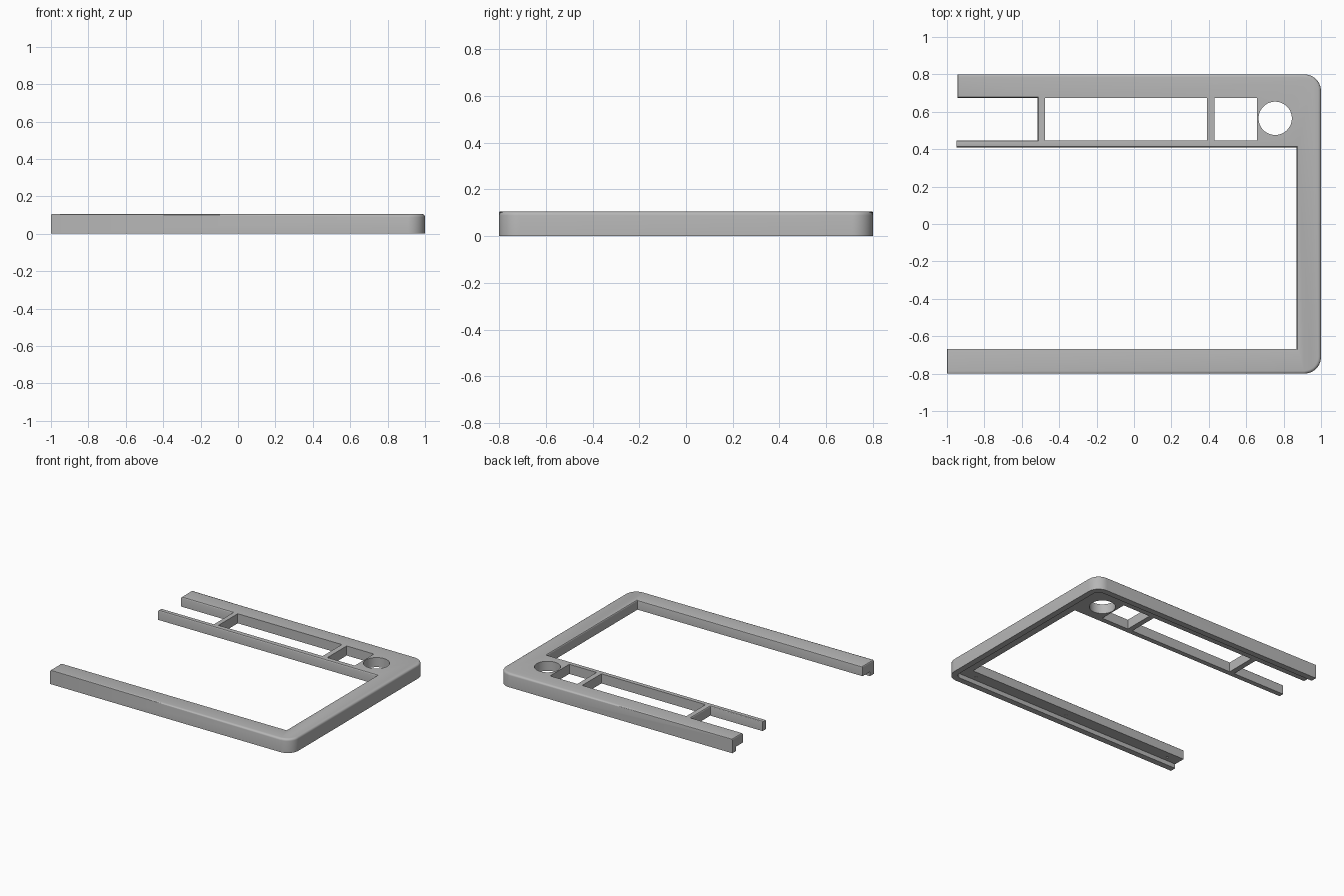
import bpy, bmesh, math

cube = bpy.data.objects.get("Cube")
if cube:
    bpy.data.objects.remove(cube, do_unlink=True)

HEIGHT, LIP_HEIGHT, LIP_WIDTH = 0.105, 0.033, 0.045

grey = bpy.data.materials.new("satin grey")
grey.use_nodes = True
COLOUR = (0.47, 0.47, 0.47, 1)
grey.diffuse_color = COLOUR
grey.node_tree.nodes["Principled BSDF"].inputs["Base Color"].default_value = COLOUR


def arc(cx, cy, r, start, end, n=12):
    angles = [math.radians(start + (end - start) * i / n) for i in range(n + 1)]
    return [(cx + r * math.cos(a), cy + r * math.sin(a)) for a in angles]


def rectangle(x0, x1, y0, y1):
    return [(x0, y0), (x1, y0), (x1, y1), (x0, y1)]


def prism(name, points, z0, z1, bevel_rule=None):
    """Extrude an anticlockwise outline; bevel_rule gives groups of edges to round."""
    bm = bmesh.new()
    base = bm.faces.new([bm.verts.new((x, y, z0)) for x, y in points])
    top = bmesh.ops.extrude_face_region(bm, geom=[base])["geom"]
    for v in top:
        if isinstance(v, bmesh.types.BMVert):
            v.co.z = z1
    bmesh.ops.recalc_face_normals(bm, faces=bm.faces)
    if bevel_rule:
        for width, segments, rule in bevel_rule:
            edges = [e for e in bm.edges if rule(e)]
            bmesh.ops.bevel(bm, geom=edges, offset=width, segments=segments,
                            profile=0.5, affect='EDGES')
    mesh = bpy.data.meshes.new(name)
    bm.to_mesh(mesh)
    bm.free()
    mesh.materials.append(grey)
    obj = bpy.data.objects.new(name, mesh)
    bpy.context.collection.objects.link(obj)
    return obj


def cut(target, points, z0, z1):
    cutter = prism("cutter", points, z0, z1)
    cutter.hide_render = True
    mod = target.modifiers.new("cut", 'BOOLEAN')
    mod.operation, mod.solver, mod.object = 'DIFFERENCE', 'EXACT', cutter
    bpy.context.view_layer.objects.active = target
    bpy.ops.object.modifier_apply(modifier=mod.name)
    bpy.data.objects.remove(cutter, do_unlink=True)


# Outline of the open frame: front bar, side bar, back bar and slim rail
outline = [(-1, -0.8)]
outline += arc(0.91, -0.71, 0.09, -90, 0)
outline += arc(0.91, 0.71, 0.09, 0, 90)
outline += [(-0.945, 0.8), (-0.945, 0.675), (-0.515, 0.675), (-0.515, 0.447),
            (-0.95, 0.447), (-0.95, 0.41), (0.87, 0.41), (0.87, -0.667), (-1, -0.667)]


def on_top(e):
    return all(v.co.z > HEIGHT - 0.001 for v in e.verts)


def is_outer(e):
    return all(abs(v.co.y) > 0.795 or v.co.x > 0.905 for v in e.verts)


frame = prism("frame", outline, 0, HEIGHT,
              [(0.008, 3, lambda e: on_top(e) and not is_outer(e)),
               (0.016, 4, lambda e: on_top(e) and is_outer(e) and len(e.link_faces) == 2
                and any(abs(f.normal.z) < 0.01 for f in e.link_faces))])

# Underside recess leaving a lip around the outer edge
inner = 0.8 - LIP_WIDTH
recess = [(-1.2, -inner)]
recess += arc(0.91, -0.71, 0.045, -90, 0)
recess += arc(0.91, 0.71, 0.045, 0, 90)
recess += [(-1.2, inner)]
cut(frame, recess, -0.1, LIP_HEIGHT)

# Rectangular windows and round opening
for x0, x1 in ((-0.475, 0.39), (0.43, 0.657)):
    cut(frame, rectangle(x0, x1, 0.447, 0.675), -0.1, 0.3)
cut(frame, arc(0.755, 0.565, 0.089, 0, 354.375, 63), -0.1, 0.3)

# Small pilot holes in the underside
for x in (-0.9, 0, 0.8):
    for y in (-0.72, 0.72):
        cut(frame, arc(x, y, 0.008, 0, 330, 11), 0, 0.07)

bpy.ops.object.select_all(action='DESELECT')
frame.select_set(True)
bpy.context.view_layer.objects.active = frame
bpy.ops.object.shade_smooth_by_angle(angle=math.radians(30))
